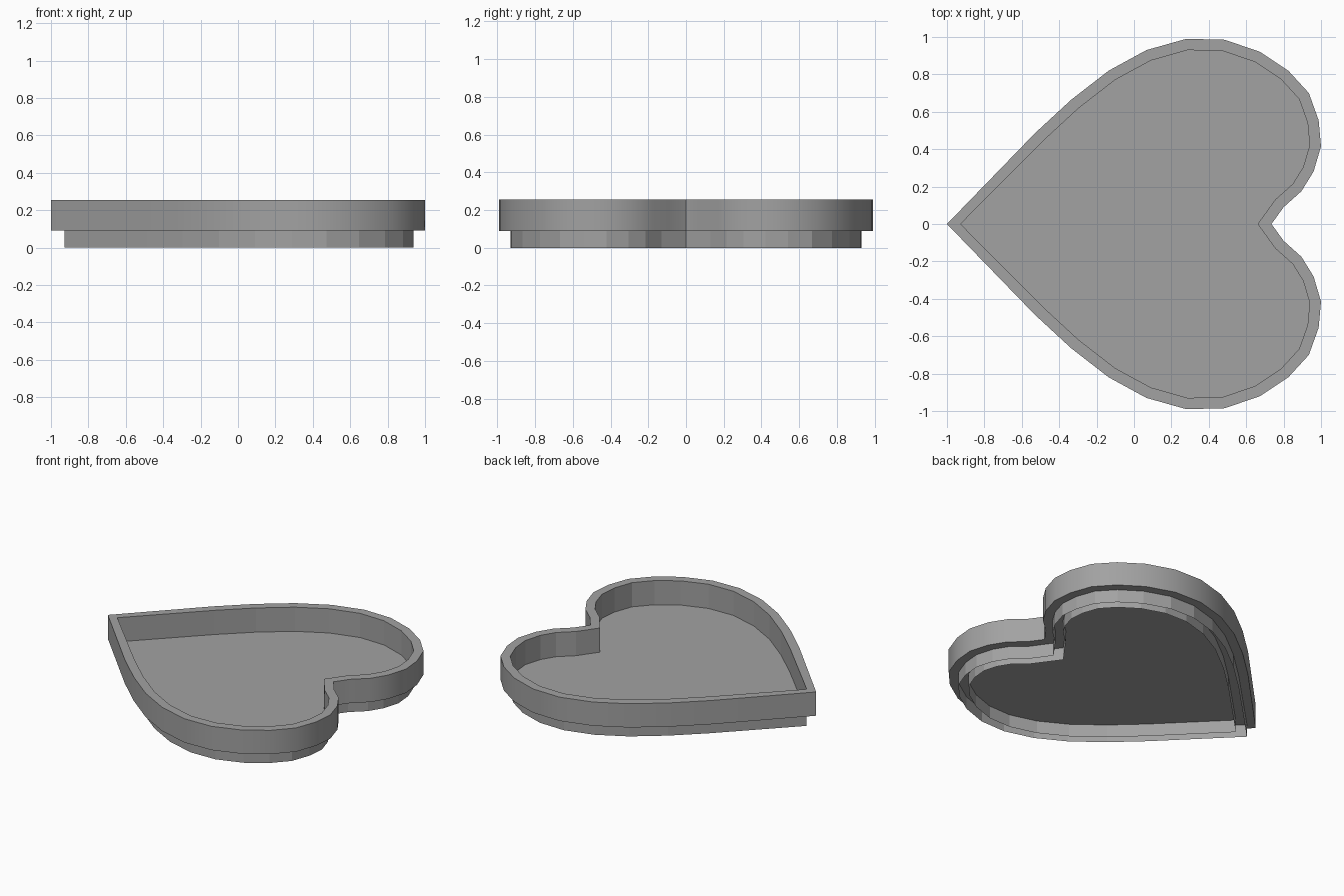
import bpy
import bmesh
import math
from mathutils import Vector

cube = bpy.data.objects.get("Cube")
if cube:
    bpy.data.objects.remove(cube, do_unlink=True)

TOP, STEP, FLOOR = 0.255, 0.09, 0.087
WALL, RING = 0.06, 0.065

grey = bpy.data.materials.new("plain grey")
grey.use_nodes = True
color = (0.36, 0.36, 0.36, 1)
grey.diffuse_color = color
grey.node_tree.nodes["Principled BSDF"].inputs["Base Color"].default_value = color

# Half of the heart outline, from the pointed tip to the notch
half = [(-1.012, 0), (-0.53, 0.485), (-0.335, 0.665), (-0.135, 0.82),
        (0.067, 0.93), (0.28, 0.99), (0.485, 0.985), (0.675, 0.92),
        (0.825, 0.82), (0.935, 0.70), (0.987, 0.555), (1.0, 0.415),
        (0.96, 0.28), (0.895, 0.175), (0.80, 0.09), (0.735, 0)]
heart = [Vector(p) for p in half]
heart += [Vector((x, -y)) for x, y in half[-2:0:-1]]


def inset(points, d):
    """Move a clockwise outline inward by d with mitred corners."""
    result = []
    for i, p in enumerate(points):
        a = (p - points[i - 1]).normalized()
        b = (points[(i + 1) % len(points)] - p).normalized()
        na, nb = Vector((a.y, -a.x)), Vector((b.y, -b.x))
        result.append(p + (na + nb) * d / (1 + na.dot(nb)))
    return result


def loop(bm, points, z):
    return [bm.verts.new((p.x, p.y, z)) for p in points]


def bridge(bm, a, b, smooth=False):
    n = len(a)
    for i in range(n):
        j = (i + 1) % n
        bm.faces.new((a[i], a[j], b[j], b[i])).smooth = smooth


def finish(name, bm):
    bmesh.ops.recalc_face_normals(bm, faces=bm.faces)
    for e in bm.edges:
        flat = not all(f.smooth for f in e.link_faces)
        if flat or e.calc_face_angle(0) > math.radians(35):
            e.smooth = False
    mesh = bpy.data.meshes.new(name)
    bm.to_mesh(mesh)
    bm.free()
    mesh.materials.append(grey)
    obj = bpy.data.objects.new(name, mesh)
    bpy.context.collection.objects.link(obj)


inner = inset(heart, WALL)
core = inset(inner, RING)
outer = [Vector((max(p.x, -1), p.y)) for p in heart]

# Thick upper rim wall, rounded outside and faceted inside
bm = bmesh.new()
outer_low, outer_top = loop(bm, outer, STEP), loop(bm, outer, TOP)
inner_top, inner_low = loop(bm, inner, TOP), loop(bm, inner, STEP)
bridge(bm, outer_low, outer_top, smooth=True)
bridge(bm, outer_top, inner_top)
bridge(bm, inner_top, inner_low)
bridge(bm, inner_low, outer_low)
finish("rim_wall", bm)

# Tray floor
bm = bmesh.new()
bm.faces.new(reversed(loop(bm, inner, FLOOR)))
finish("tray_floor", bm)

# Two thin upright walls below the floor, open underneath
for name, outline in (("base_outer_wall", inner), ("base_inner_wall", core)):
    bm = bmesh.new()
    bridge(bm, loop(bm, outline, 0), loop(bm, outline, STEP if outline is inner else FLOOR))
    finish(name, bm)
